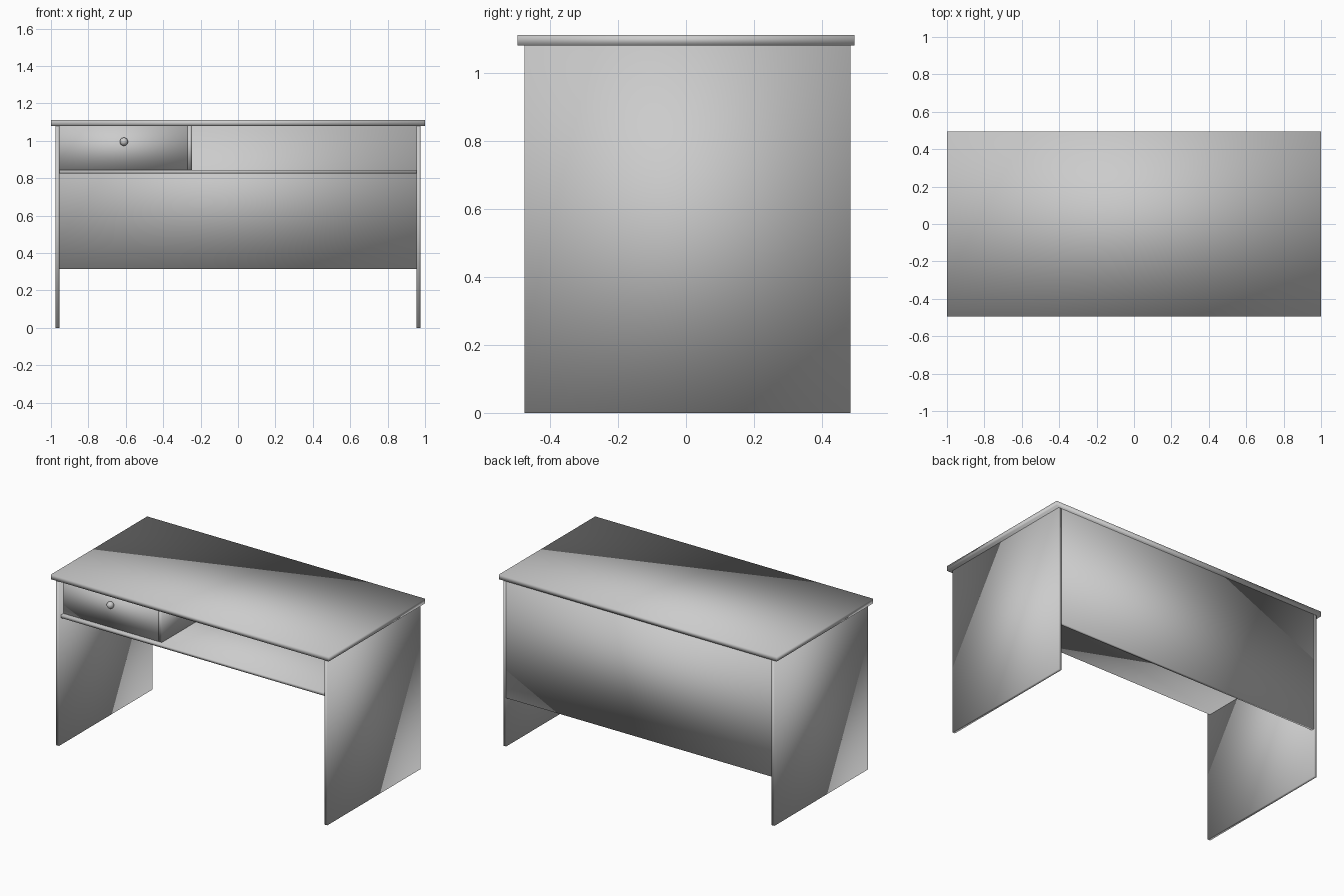
import bpy

default = bpy.data.objects.get("Cube")
if default:
    bpy.data.objects.remove(default, do_unlink=True)

# Single grey finish
grey = bpy.data.materials.new("light_grey")
grey.use_nodes = True
colour = (0.6, 0.6, 0.6, 1.0)
grey.diffuse_color = colour
grey.node_tree.nodes["Principled BSDF"].inputs["Base Color"].default_value = colour


def finish(name):
    """Name, colour and softly shade the active object."""
    obj = bpy.context.object
    obj.name = obj.data.name = name
    obj.data.materials.append(grey)
    bpy.ops.object.shade_smooth()
    return obj


def board(name, x, y, z):
    """Box spanning the given (min, max) range on each axis."""
    spans = (x, y, z)
    bpy.ops.mesh.primitive_cube_add(size=1, location=[(a + b) / 2 for a, b in spans])
    bpy.context.object.scale = [b - a for a, b in spans]
    bpy.ops.object.transform_apply(location=False, rotation=False, scale=True)
    return finish(name)


INNER, OUTER = 0.955, 0.975      # faces of the side panels
FRONT, BACK = -0.475, 0.484      # depth of the side panels
UNDER_TOP = 1.08                 # underside of the desktop
SHELF_TOP = 0.845

# Desktop and its two supporting sides
board("desktop", (-1, 1), (-0.495, 0.495), (UNDER_TOP, 1.11))
board("left_side_panel", (INNER, OUTER), (FRONT, BACK), (0, UNDER_TOP))
board("right_side_panel", (-OUTER, -INNER), (FRONT, BACK), (0, UNDER_TOP))

# Back modesty panel and the shelf under the desktop
board("back_panel", (-INNER, INNER), (BACK - 0.02, BACK), (0.315, UNDER_TOP))
board("shelf", (-INNER, INNER), (-0.455, BACK - 0.02), (0.825, SHELF_TOP))

# Drawer compartment
board("drawer_divider", (-0.27, -0.247), (-0.43, BACK - 0.02), (SHELF_TOP, UNDER_TOP))
board("drawer", (-INNER, -0.27), (-0.43, BACK - 0.02), (SHELF_TOP, UNDER_TOP))

# Round drawer knob
bpy.ops.mesh.primitive_uv_sphere_add(segments=24, ring_count=16, radius=0.022,
                                     location=(-0.61, -0.44, 0.995))
finish("drawer_knob")
